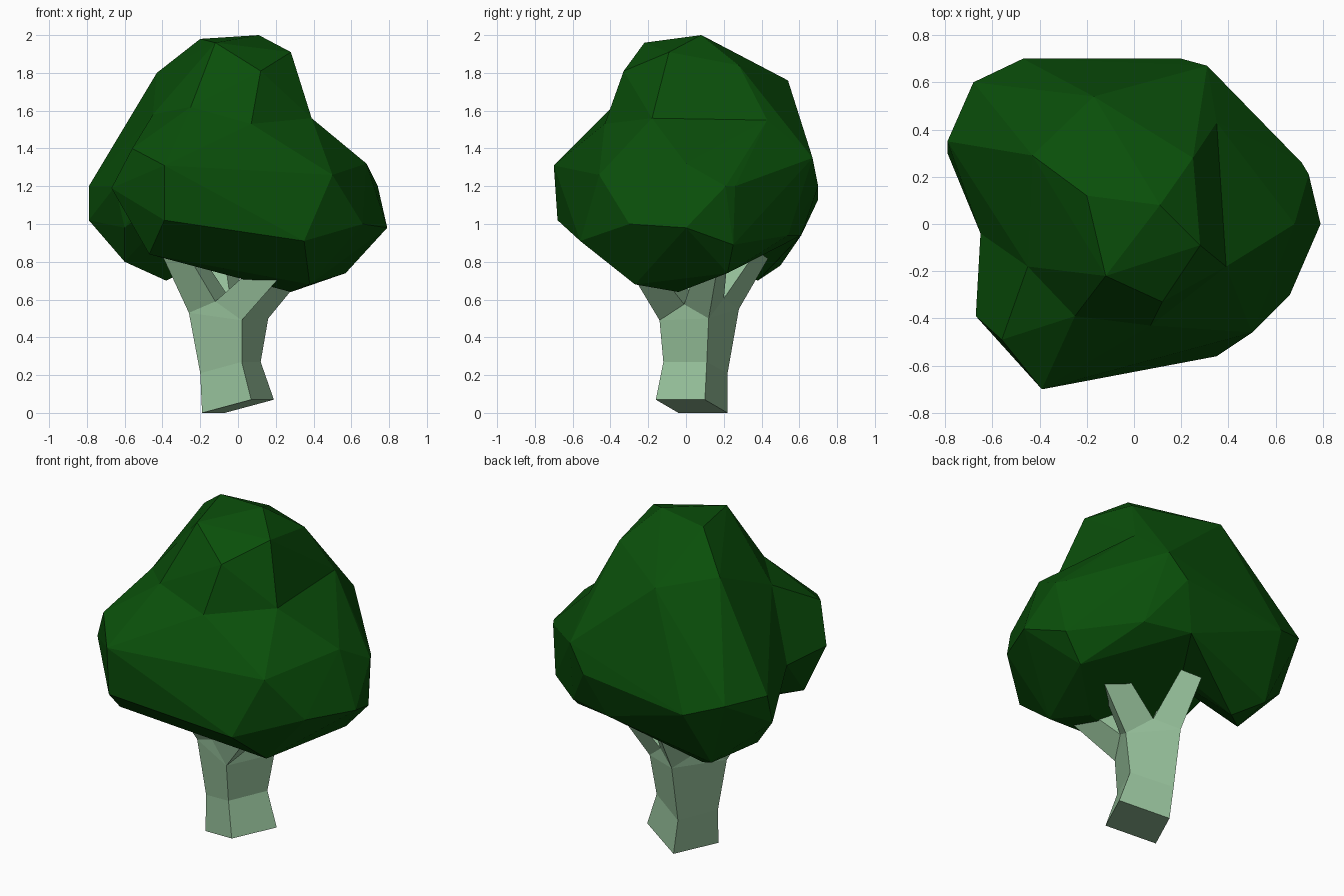
import bpy, bmesh
from mathutils import Vector

if "Cube" in bpy.data.objects:
    bpy.data.objects.remove(bpy.data.objects["Cube"])


def material(name, color):
    m = bpy.data.materials.new(name)
    m.diffuse_color = (*color, 1)
    m.use_nodes = True
    m.node_tree.nodes["Principled BSDF"].inputs["Base Color"].default_value = m.diffuse_color
    return m


def add_object(name, bm, mat):
    bmesh.ops.recalc_face_normals(bm, faces=bm.faces)
    me = bpy.data.meshes.new(name)
    bm.to_mesh(me)
    bm.free()
    ob = bpy.data.objects.new(name, me)
    bpy.context.collection.objects.link(ob)
    me.materials.append(mat)
    return ob


def hull(name, points, mat):
    bm = bmesh.new()
    verts = [bm.verts.new(p) for p in points]
    out = bmesh.ops.convex_hull(bm, input=verts)
    loose = set(out["geom_interior"]) | set(out["geom_unused"])
    bmesh.ops.delete(bm, geom=[v for v in loose if isinstance(v, bmesh.types.BMVert)],
                     context="VERTS")
    return add_object(name, bm, mat)


def loft(bm, rings):
    rows = [[bm.verts.new(p) for p in ring] for ring in rings]
    n = len(rows[0])
    for a, b in zip(rows, rows[1:]):
        for i in range(n):
            j = (i + 1) % n
            bm.faces.new((a[i], a[j], b[j], b[i]))
    bm.faces.new(rows[0][::-1])
    bm.faces.new(rows[-1])


green = material("leaf_green", (0.003, 0.078, 0.003))
pale = material("stalk_green", (0.30, 0.52, 0.32))

# Creases shared by the upper and lower lobes of the crown
crease = [(-0.25, -0.39, 1.62), (-0.45, -0.18, 1.58), (0.07, -0.43, 1.53),
          (0.39, -0.18, 1.56), (0.35, 0.43, 1.55), (0.31, 0.67, 1.35),
          (0.20, 0.70, 1.2), (0.10, 0.61, 0.94), (-0.65, -0.04, 1.2)]

# Upper lobe, running down to the back left
upper = crease + [
    (-0.20, 0.12, 1.98), (0.11, 0.08, 2.0), (-0.12, -0.22, 1.96), (0.28, -0.09, 1.91),
    (0.12, -0.33, 1.81), (0.25, 0.28, 1.84), (-0.17, 0.54, 1.76), (-0.43, 0.29, 1.80),
    (-0.79, 0.35, 1.2), (-0.79, 0.30, 1.02), (-0.68, 0.60, 1.2), (-0.47, 0.70, 1.13),
    (-0.52, 0.50, 0.78), (-0.38, 0.38, 0.70), (-0.60, 0.17, 0.80), (-0.60, 0.0, 0.98)]

# Lower lobe, across the front and right
lower = crease + [
    (0.68, 0.0, 1.32), (0.71, 0.26, 1.2), (0.74, 0.21, 1.2), (0.79, 0.0, 0.98),
    (0.66, -0.30, 1.0), (0.50, -0.46, 1.26), (0.35, -0.56, 0.91), (-0.39, -0.70, 1.31),
    (-0.39, -0.68, 1.02), (-0.67, -0.39, 1.19), (-0.56, -0.49, 1.40), (-0.47, -0.46, 0.84),
    (0.38, -0.27, 0.68), (0.28, -0.04, 0.64), (0.57, 0.22, 0.74), (0.38, 0.54, 0.94),
    (0.70, 0.25, 0.89)]

crown = hull("crown", lower, green)
lobe = hull("upper_lobe", upper, green)
mod = crown.modifiers.new("union", "BOOLEAN")
mod.operation = "UNION"
mod.solver = "EXACT"
mod.object = lobe
bpy.context.view_layer.objects.active = crown
crown.select_set(True)
bpy.ops.object.modifier_apply(modifier=mod.name)
bpy.data.objects.remove(lobe)

# Four-sided stalk, slightly bent
base = [(0.07, -0.16, 0.07), (0.19, 0.10, 0.07), (-0.07, 0.22, 0), (-0.19, -0.04, 0)]
waist = [(0.02, -0.12, 0.27), (0.12, 0.11, 0.27), (-0.10, 0.22, 0.21), (-0.20, -0.02, 0.21)]
fork = [(0.02, -0.14, 0.49), (0.16, 0.12, 0.50), (-0.10, 0.28, 0.55), (-0.26, -0.02, 0.53)]
bm = bmesh.new()
loft(bm, [base, waist, fork])
add_object("stalk", bm, pale)

# Raised crotch between the branches
corners = [Vector(p) for p in fork]
mids = [corners[i].lerp(corners[(i + 1) % 4], 0.5) + Vector((0, 0, 0.08)) for i in range(4)]
middle = Vector((-0.04, 0.06, 0.60))
hull("crotch", corners + mids + [middle], pale)

# One branch spreading from each corner of the fork into the crown
bm = bmesh.new()
tips = [(0.22, -0.22, 0.80), (0.28, 0.14, 0.79), (-0.10, 0.35, 0.85), (-0.34, -0.12, 0.92)]
for i, tip in enumerate(tips):
    ring = [corners[i], mids[i], middle, mids[i - 1]]
    centre = sum(ring, Vector()) / 4
    loft(bm, [ring, [Vector(tip) + (p - centre) * 0.75 for p in ring]])
add_object("branches", bm, pale)
